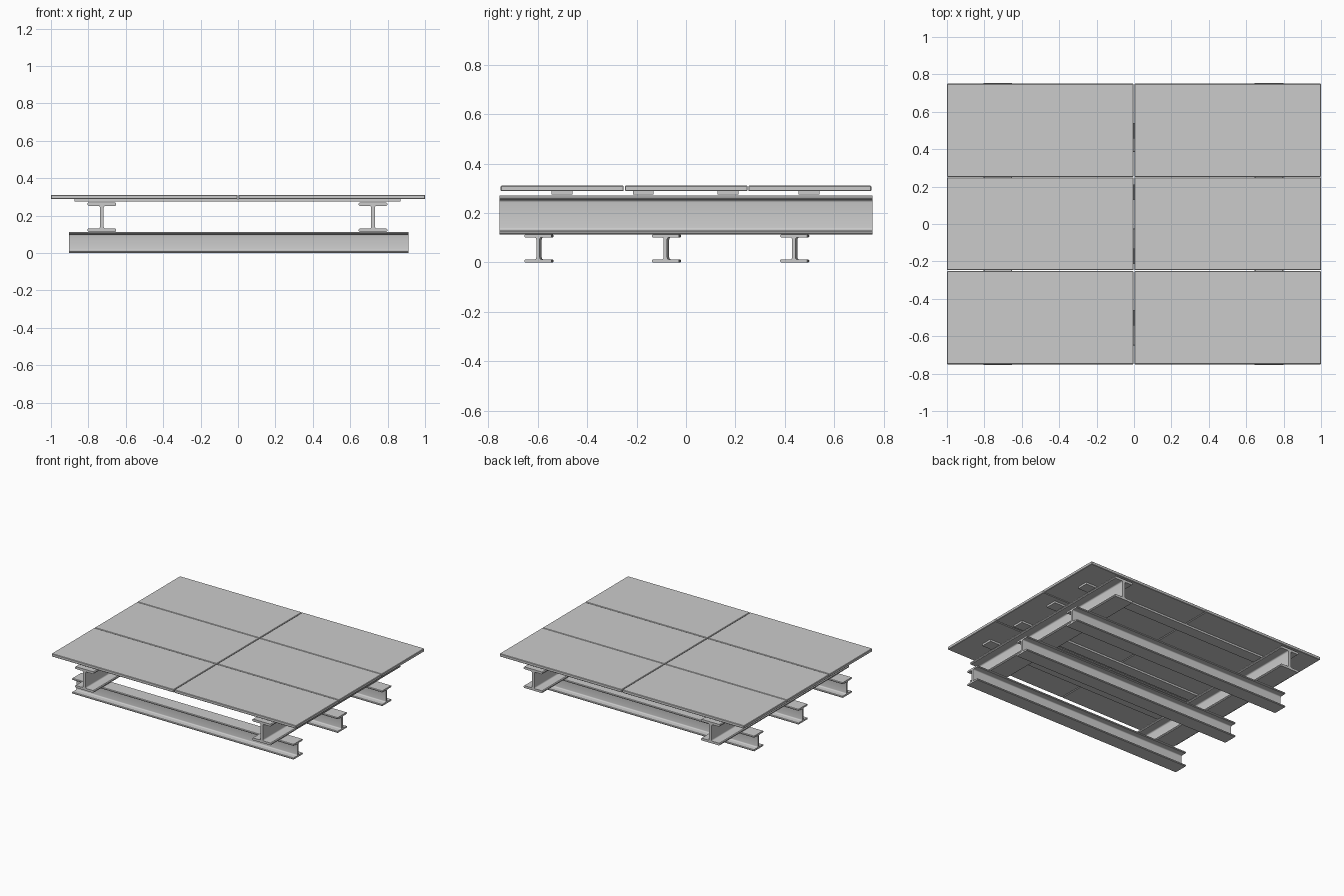
import bpy, bmesh, math
from mathutils import Matrix, Vector

if "Cube" in bpy.data.objects:
    bpy.data.objects.remove(bpy.data.objects["Cube"])


def finish(name, bm, location, turn=0.0):
    bmesh.ops.recalc_face_normals(bm, faces=bm.faces)
    mesh = bpy.data.meshes.new(name)
    bm.to_mesh(mesh)
    bm.free()
    obj = bpy.data.objects.new(name, mesh)
    obj.location = location
    obj.rotation_euler.z = turn
    bpy.context.collection.objects.link(obj)
    return obj


def i_profile(width, height, flange, web, fillet):
    # one quarter of the I outline, then mirrored to the other three
    w, h, t = width / 2, height / 2, web / 2
    z, r = h - flange, fillet
    tip = flange * 0.3
    quarter = [(w - tip, h), (w, h - tip), (w, z + tip), (w - tip, z)]
    for i in range(5):
        a = math.pi / 2 + i * math.pi / 8
        quarter.append((t + r + r * math.cos(a), z - r + r * math.sin(a)))
    lower = [(x, -y) for x, y in reversed(quarter)]
    right = quarter + lower
    return right + [(-x, y) for x, y in reversed(right)]


def i_beam(name, length, center, turn, width, height, flange, web, fillet):
    # profile stands in XZ and is extruded along Y
    bm = bmesh.new()
    pts = i_profile(width, height, flange, web, fillet)
    face = bm.faces.new([bm.verts.new((x, -length / 2, z)) for x, z in pts])
    ext = bmesh.ops.extrude_face_region(bm, geom=[face])
    verts = [g for g in ext["geom"] if isinstance(g, bmesh.types.BMVert)]
    bmesh.ops.translate(bm, verts=verts, vec=Vector((0, length, 0)))
    obj = finish(name, bm, center, turn)
    bpy.ops.object.select_all(action="DESELECT")
    obj.select_set(True)
    bpy.context.view_layer.objects.active = obj
    bpy.ops.object.shade_smooth_by_angle(angle=math.radians(30))


def box(name, low, high, bevel=0.0):
    low, high = Vector(low), Vector(high)
    bm = bmesh.new()
    bmesh.ops.create_cube(bm, size=1, matrix=Matrix.Diagonal((*(high - low), 1)))
    obj = finish(name, bm, (low + high) / 2)
    if bevel:
        mod = obj.modifiers.new("edge_bevel", "BEVEL")
        mod.width, mod.segments = bevel, 1


# Lower beams running left to right, very slightly skewed
for i, y in enumerate((-0.595, -0.079, 0.44)):
    i_beam(f"lower_beam_{i + 1}", 1.815, (0.003, y, 0.0565),
           math.pi / 2 - 0.0045, 0.11, 0.113, 0.012, 0.014, 0.008)

# Upper beams running front to back
for name, x in (("left", -0.728), ("right", 0.722)):
    i_beam(f"upper_beam_{name}", 1.51, (x, 0, 0.192), 0,
           0.154, 0.156, 0.017, 0.02, 0.01)

# Flat battens under the deck
for i, y in enumerate((-0.502, -0.173, 0.17, 0.498)):
    box(f"batten_{i + 1}", (-0.875, y - 0.042, 0.275), (0.87, y + 0.042, 0.289))

# Deck panels, two columns of three with narrow gaps
for row, (y0, y1) in enumerate(((-0.75, -0.252), (-0.247, 0.249), (0.252, 0.75))):
    for col, (x0, x1) in enumerate(((-1, -0.002), (0.002, 1))):
        box(f"deck_panel_{row + 1}_{col + 1}", (x0, y0, 0.289), (x1, y1, 0.311), 0.003)
